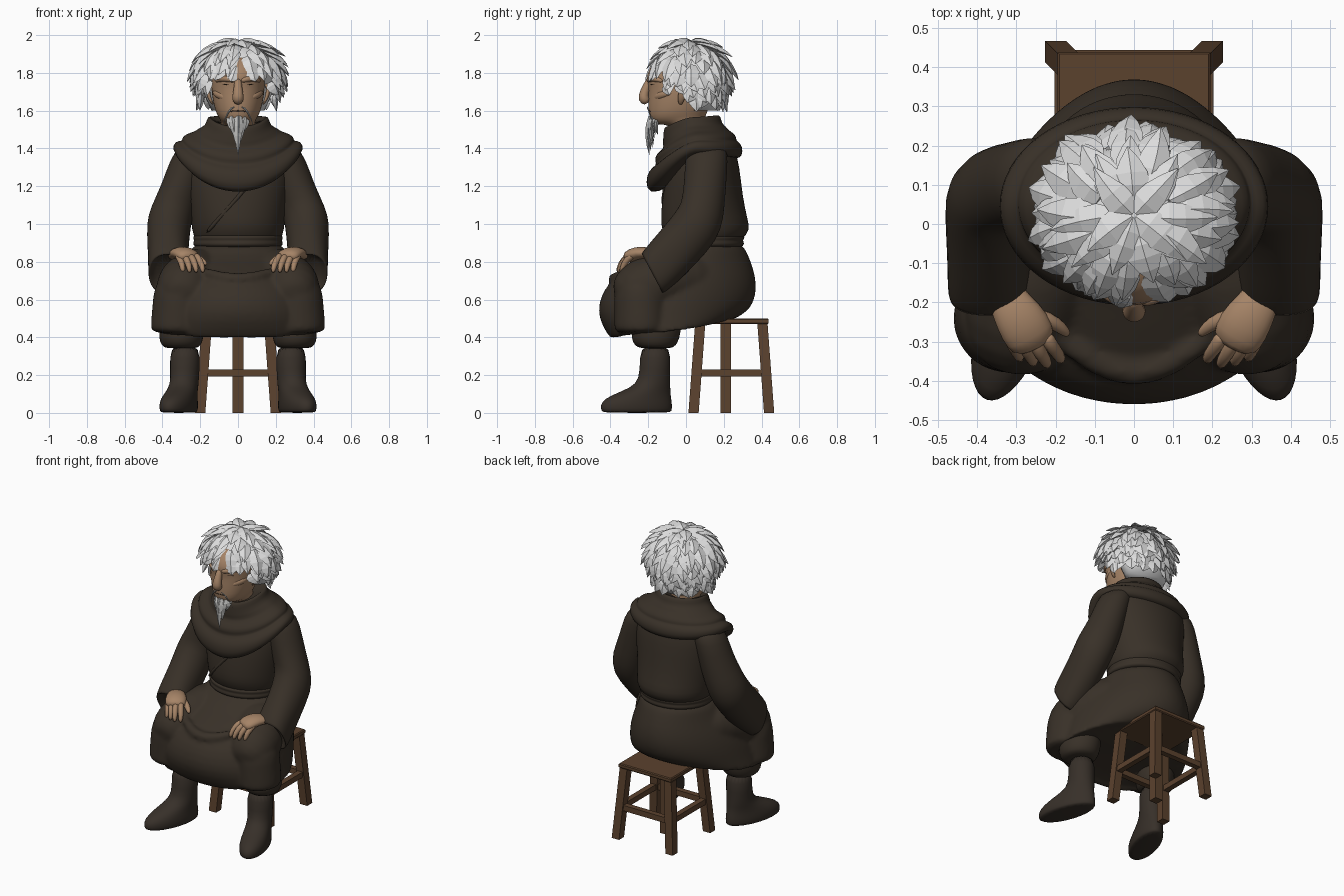
import bpy, bmesh, math, random
from mathutils import Vector as V

random.seed(4)


def mat(name, rgb):
    m = bpy.data.materials.new(name)
    m.diffuse_color = (*rgb, 1)
    return m


ROBE = mat("dark brown cloth", (0.040, 0.030, 0.021))
BOOT = mat("dark leather", (0.038, 0.029, 0.022))
SKIN = mat("tan skin", (0.38, 0.23, 0.135))
HAIR = mat("white hair", (0.72, 0.72, 0.72))
BEARD = mat("grey beard", (0.56, 0.56, 0.55))
WOOD = mat("brown wood", (0.105, 0.054, 0.027))
DARK = mat("dark lines", (0.035, 0.02, 0.012))


def skin(name, parts, m, sub=1, mirror=False, smooth=True, fuse=0):
    """Skin each list of equal-sized rings with quads and cap the ends; fuse melts parts together."""
    bm = bmesh.new()
    for rings in parts:
        vs = [[bm.verts.new(p) for p in r] for r in rings]
        n = len(vs[0])
        for a, b in zip(vs, vs[1:]):
            for i in range(n):
                bm.faces.new((a[i], a[(i + 1) % n], b[(i + 1) % n], b[i]))
        bm.faces.new(vs[0])
        bm.faces.new(vs[-1])
    bmesh.ops.recalc_face_normals(bm, faces=bm.faces)
    me = bpy.data.meshes.new(name)
    bm.to_mesh(me)
    bm.free()
    me.materials.append(m)
    if smooth:
        me.shade_smooth()
    ob = bpy.data.objects.new(name, me)
    bpy.context.collection.objects.link(ob)
    if sub:
        ob.modifiers.new("round", 'SUBSURF').levels = sub
        ob.modifiers["round"].render_levels = sub
    if mirror:
        ob.modifiers.new("mirror", 'MIRROR').use_mirror_merge = False
    if fuse:
        r = ob.modifiers.new("fuse", 'REMESH')
        r.mode, r.voxel_size, r.use_smooth_shade = 'VOXEL', fuse, True
        s = ob.modifiers.new("soften", 'SMOOTH')
        s.factor, s.iterations = 0.5, 5
    return ob


def oval(rx, yf, yb, zs, zf=None, zb=None, k=0, n=32):
    """Horizontal ring with its own side, front and back heights; k widens the front."""
    zf = zs if zf is None else zf
    zb = zs if zb is None else zb
    out = []
    for i in range(n):
        a = 2 * math.pi * i / n
        s, c = math.sin(a), math.cos(a)
        z = zs + ((zb if c > 0 else zf) - zs) * abs(c) ** 1.4
        out.append(V((rx * s * (1 - k * c), (yf + yb) / 2 + (yb - yf) / 2 * c, z)))
    return out


def tube(pts, radii, n=10, up=(0, 0, 1), flat=1.0, turn=0.0):
    """Rings along a path; flat squashes them along the up direction."""
    pts, rings = [V(p) for p in pts], []
    for i, p in enumerate(pts):
        t = (pts[min(i + 1, len(pts) - 1)] - pts[max(i - 1, 0)]).normalized()
        side = t.cross(V(up)).normalized()
        u = side.cross(t)
        rings.append([p + (side * math.cos(a) + u * math.sin(a) * flat) * radii[i]
                      for a in (turn + 2 * math.pi * j / n for j in range(n))])
    return rings


def lock(pts, w, up, flat=0.35):
    """Pointed leaf-shaped tuft of hair."""
    f = [0.6, 1.0, 0.9, 0.55, 0.03]
    return tube(pts, [w * x for x in f], 4, up, flat)


# Stool
seat = [[V((sx * h, 0.243 + sy * h, z)) for sx, sy in ((-1, -1), (1, -1), (1, 1), (-1, 1))]
        for h, z in ((0.19, 0.47), (0.195, 0.476), (0.195, 0.494), (0.19, 0.5))]
skin("stool_seat", [seat], WOOD, 0, smooth=False)
corners = [(-1, -1), (1, -1), (1, 1), (-1, 1)]
skin("stool_legs", [[[V((x * d + i * .027, .24 + y * d + j * .027, z)) for i, j in corners]
                     for d, z in ((.2, 0), (.165, .47))] for x, y in corners], WOOD, 0, smooth=False)
skin("stool_centre_post", [tube([(0, .21, 0), (0, .21, .47)], [.04] * 2, 4, (0, 1, 0), 1, math.pi / 4)],
     WOOD, 0, smooth=False)
skin("stool_rungs", [tube([(a[0] * .185, .24 + a[1] * .185, .21), (b[0] * .185, .24 + b[1] * .185, .21)],
                          [.026] * 2, 4, turn=math.pi / 4)
                     for a, b in zip(corners, corners[1:] + corners[:1])], WOOD, 0, smooth=False)


# Boots and bloused trousers, turned outwards
def turned(rings, cx=0.28, ang=0.32, py=-0.16):
    c, s = math.cos(ang), math.sin(ang)
    return [[V((cx + p.x * c - (p.y - py) * s, py + p.x * s + (p.y - py) * c, p.z)) for p in r] for r in rings]


boot = [(.075, -.45, -.08, 0), (.084, -.465, -.07, .008), (.088, -.47, -.068, .04), (.084, -.45, -.073, .075),
        (.077, -.35, -.08, .115), (.075, -.265, -.08, .15), (.077, -.243, -.085, .22), (.085, -.25, -.075, .37)]
skin("boots", [turned([oval(*r, n=20) for r in boot])], BOOT, 1, True)
cuff = [(.08, -.24, -.08, .34), (.105, -.275, -.05, .355), (.12, -.295, -.03, .40), (.118, -.285, -.02, .46),
        (.1, -.26, -.04, .52)]
skin("trouser_cuffs", [turned([oval(*r, n=20) for r in cuff], .3)], ROBE, 1, True)

# Lower robe: hips and skirt fused with thighs and the cloth hanging from the knees
skirt = [(.225, -.1, .29, .91), (.25, -.13, .32, .86, .84, .86), (.29, -.27, .345, .79, .775, .8),
         (.33, -.37, .368, .73, .72, .73), (.365, -.435, .375, .66), (.39, -.468, .365, .58, .57, .6),
         (.405, -.462, .335, .5, .49, .54), (.425, -.405, .26, .43, .395, .5), (.42, -.39, .25, .425, .39, .495),
         (.39, -.36, .2, .45, .43, .5)]
parts = [[oval(*r, k=.16) for r in skirt]]
for s in (-1, 1):
    parts.append(tube([(s * .12, .14, .70), (s * .15, .08, .71), (s * .22, -.06, .72), (s * .28, -.2, .675),
                       (s * .295, -.3, .635), (s * .3, -.38, .61)], [.1, .15, .165, .16, .145, .07], 20))
    parts.append(tube([(s * .3, -.23, .72), (s * .305, -.24, .65), (s * .315, -.24, .55), (s * .325, -.24, .44),
                       (s * .325, -.24, .42)], [.1, .145, .14, .142, .135], 20, (0, 1, 0)))
parts.append(tube([(-.22, -.27, .765), (-.1, -.36, .715), (0, -.385, .70), (.1, -.36, .715), (.22, -.27, .765)],
                  [.02, .035, .04, .035, .02]))
skin("robe_skirt", parts, ROBE, 1, fuse=.013)

# Upper robe, sash and cross-over edge
torso = [(.2, 0, .22, 1.46), (.28, -.04, .26, 1.4), (.285, -.1, .285, 1.3), (.265, -.125, .3, 1.15),
         (.25, -.135, .325, 1.03), (.245, -.13, .342, .97), (.23, -.1, .3, .92), (.2, -.08, .26, .88)]
skin("robe_torso", [[oval(*r) for r in torso]], ROBE, 1)
sash = [(.2, -.08, .27, .945), (.235, -.118, .31, .94), (.24, -.122, .312, .925), (.232, -.112, .3, .912),
        (.24, -.122, .31, .9), (.235, -.118, .305, .88), (.2, -.08, .27, .875)]
skin("sash", [[oval(*r) for r in sash]], ROBE, 1)
skin("robe_overlap", [tube([(-.17, -.07, .95), (-.1, -.112, 1.03), (0, -.125, 1.14), (.08, -.1, 1.24)],
                           [.012] * 4, 8),
                      tube([(.19, .2, .97), (.08, .29, 1.07), (-.06, .28, 1.2), (-.16, .23, 1.32)],
                           [.012, .018, .018, .01], 8)], ROBE, 1)

# Draped cowl
cowl = [(.12, -.07, .13, 1.53, 1.49, 1.54), (.15, -.105, .165, 1.575, 1.525, 1.585), (.165, -.12, .185, 1.56, 1.5, 1.57),
        (.172, -.12, .19, 1.52, 1.46, 1.53), (.215, -.125, .215, 1.505, 1.42, 1.515), (.225, -.115, .22, 1.49, 1.40, 1.5),
        (.285, -.165, .255, 1.475, 1.365, 1.48), (.3, -.165, .27, 1.45, 1.33, 1.455),
        (.295, -.155, .265, 1.44, 1.31, 1.44), (.335, -.2, .29, 1.44, 1.285, 1.43),
        (.352, -.215, .305, 1.405, 1.22, 1.385), (.325, -.2, .29, 1.365, 1.155, 1.345), (.24, -.1, .24, 1.38, 1.18, 1.35)]
skin("cowl", [[oval(*r) for r in cowl]], ROBE, 1)

# Wide sleeves: x, y, z, half width, half depth, forward bend in degrees
arm = [(.17, .11, 1.42, .05, .06, 0), (.225, .11, 1.41, .09, .10, 0), (.255, .11, 1.35, .102, .115, 0),
       (.30, .10, 1.2, .108, .112, 10), (.347, .09, 1.08, .118, .124, 26), (.367, .065, 1.0, .118, .134, 42),
       (.37, -.03, .89, .11, .132, 52), (.37, -.115, .80, .106, .13, 58), (.368, -.177, .737, .108, .124, 62),
       (.366, -.184, .733, .102, .116, 62), (.362, -.14, .77, .08, .085, 62)]
sleeve = []
for x, y, z, a, b, bend in arm:
    bend, q = math.radians(bend), 1 if z > .85 else .8
    sleeve.append([])
    for i in range(24):
        c, s = math.cos(i * math.pi / 12), math.sin(i * math.pi / 12)
        c, s = math.copysign(abs(c) ** q, c), math.copysign(abs(s) ** q, s)
        sleeve[-1].append(V((x + a * c, y + b * s * math.cos(bend), z - b * s * math.sin(bend))))
skin("sleeves", [sleeve], ROBE, 1, True)

# Hands resting on the thighs
hand = [tube([(.34, -.13, .82), (.325, -.19, .845), (.295, -.235, .85), (.265, -.285, .835), (.25, -.315, .815)],
             [.045, .05, .066, .07, .055], 12, flat=.55)]
for i in range(4):
    bx, tx = .215 + .032 * i, .19 + .035 * i
    e = .012 * abs(i - 1.3)
    hand.append(tube([(bx + .01, -.28, .835), (bx, -.32 + e, .825), (tx, -.352 + e, .785), (tx - .005, -.366 + e, .74)],
                     [.019, .02, .018, .012], 8, (0, -.6, .8)))
hand.append(tube([(.27, -.23, .84), (.215, -.245, .825), (.185, -.265, .80), (.165, -.285, .785)],
                 [.025, .022, .018, .01], 8))
skin("hands", hand, SKIN, 1, True)

# Head, face and ears
head = [(.085, -.06, .1, 1.45), (.088, -.07, .1, 1.53), (.095, -.155, .10, 1.555, 1.522, 1.57),
        (.112, -.192, .11, 1.58, 1.55), (.126, -.2, .12, 1.62, 1.60), (.138, -.2, .13, 1.68),
        (.142, -.198, .14, 1.73), (.14, -.212, .14, 1.77), (.135, -.198, .14, 1.82), (.1, -.14, .1, 1.9)]
skin("head", [[oval(*r) for r in head]], SKIN, 1)
skin("nose", [tube([(0, -.19, 1.77), (0, -.205, 1.735), (0, -.22, 1.695), (0, -.228, 1.665), (0, -.2, 1.64)],
                   [.018, .022, .028, .034, .026], 10, (0, -1, .2))], SKIN, 1)
skin("brows_cheeks_ears", [
    tube([(.012, -.2, 1.757), (.05, -.193, 1.769), (.09, -.163, 1.77), (.12, -.12, 1.755)], [.012, .018, .017, .01]),
    tube([(.04, -.17, 1.655), (.075, -.152, 1.675), (.11, -.113, 1.69), (.13, -.06, 1.7)], [.01, .024, .024, .01]),
    tube([(.128, -.03, 1.63), (.148, -.028, 1.655), (.158, -.018, 1.69), (.162, -.01, 1.725), (.14, -.02, 1.745)],
         [.01, .017, .025, .027, .012], 10, (1, 0, 0), .5)], SKIN, 1, True)
skin("eyes", [tube([(.035, -.193, 1.739), (.06, -.184, 1.741), (.088, -.162, 1.735)], [.002, .005, .002], 8)],
     DARK, 1, True)
skin("mouth", [tube([(-.05, -.181, 1.592), (-.025, -.196, 1.6), (.025, -.196, 1.6), (.05, -.181, 1.592)],
                    [.002, .004, .004, .002], 8)], DARK, 1)

# Goatee and thin moustache
tufts = []
for i in range(13):
    u = -1 + i / 6
    x, b = .05 * u, random.uniform(0, .02)
    end = 1.36 + .11 * abs(u) + random.uniform(0, .03)
    tufts.append(lock([(x * (1 - .25 * t * t - .45 * t), -.195 + .03 * u * u + b - .012 * math.sin(3 * t), 1.57 + (end - 1.57) * t)
                       for t in (0, .25, .5, .75, 1)], .019, (0, -1, 0), .7))
for s in (-1, 1):
    tufts.append(lock([(s * (.02 + .065 * t), -.205 + .04 * t * t, 1.62 - .1 * t * t - .01 * t)
                       for t in (0, .25, .5, .75, 1)], .005, (0, -1, 0), .6))
skin("beard", tufts, BEARD, 0, smooth=False)


# Hair: a cap covered in layered pointed tufts
def scalp(s, a, lift):
    """Point on the hair surface: s runs from crown (0) to brow (1) to nape (2); a = 0 is the back."""
    r = math.sin(s * math.pi / 2) if s < 1 else 1 - .22 * (s - 1)
    z = math.cos(s * math.pi / 2) * .205 if s < 1 else -(s - 1) * .2
    return V((.228 * r * lift * math.sin(a), .022 + .205 * r * lift * math.cos(a), 1.768 + z * (lift if z > 0 else 1)))


cap = [(.04, -.03, .06, 1.95), (.1, -.08, .12, 1.93), (.165, -.13, .18, 1.88), (.19, -.158, .2, 1.81),
       (.19, -.1, .205, 1.76), (.18, -.01, .2, 1.69), (.14, .02, .18, 1.6)]
skin("hair_cap", [[oval(*r) for r in cap]], HAIR, 0)
tufts = []
for s0, count in ((.02, 5), (.15, 8), (.3, 12), (.45, 15), (.6, 17), (.76, 19), (.92, 20), (1.08, 20), (1.24, 20), (1.42, 22)):
    for i in range(count):
        a = 2 * math.pi * (i + random.uniform(-.3, .3) + .5 * (count % 2)) / count
        front = abs(abs((a + math.pi) % (2 * math.pi) - math.pi) - math.pi)
        limit = 1.03 if front < .75 else 1.4 if front < 1.45 else 1.92
        s1 = min(s0 + random.uniform(.34, .48), limit + random.uniform(-.06, .06))
        if s1 - s0 < .2:
            continue
        lift = random.uniform(.2, .32) if s0 < 1 else random.uniform(.16, .26)
        if front < .75:
            lift *= .75
        sway = random.uniform(-.15, .15)
        pts = [scalp(s0 + (s1 - s0) * t, a + sway * t, .95 + lift * t ** 1.2) for t in (0, .25, .5, .75, 1)]
        out = V((math.sin(a), math.cos(a), .0)) * min(1, s0 * 1.5) + V((0, 0, max(0, 1 - s0)))
        tufts.append(lock(pts, random.uniform(.036, .05), out, .4))
skin("hair_tufts", tufts, HAIR, 0, smooth=False)
